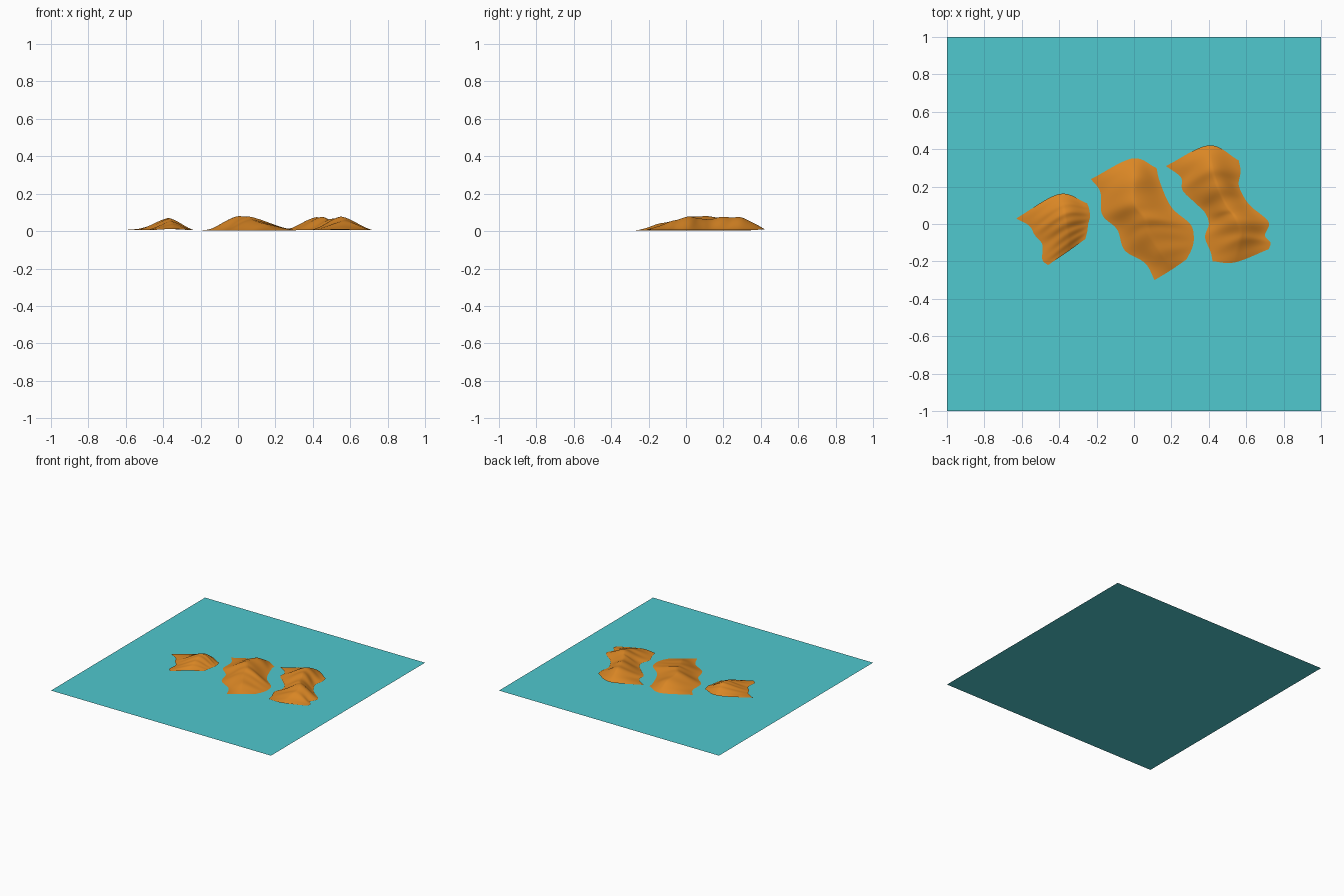
import bpy, bmesh, math
from mathutils import Vector

if "Cube" in bpy.data.objects:
    bpy.data.objects.remove(bpy.data.objects["Cube"])


def material(name, rgb):
    m = bpy.data.materials.new(name)
    m.diffuse_color = (*rgb, 1)
    m.use_nodes = True
    m.node_tree.nodes["Principled BSDF"].inputs["Base Color"].default_value = m.diffuse_color
    return m


WATER = material("teal water", (0.08, 0.58, 0.62))
SAND = material("orange sand", (0.70, 0.24, 0.018))


def spline(pts, t):
    """Catmull-Rom through pts, t from 0 to 1."""
    n = len(pts) - 1
    i = min(int(t * n), n - 1)
    f = t * n - i
    p1, p2 = pts[i], pts[i + 1]
    p0 = pts[i - 1] if i > 0 else 2 * p1 - p2
    p3 = pts[i + 2] if i + 2 <= n else 2 * p2 - p1
    return 0.5 * (2 * p1 + (p2 - p0) * f + (2 * p0 - 5 * p1 + 4 * p2 - p3) * f ** 2
                  + (3 * p1 - p0 - 3 * p2 + p3) * f ** 3)


def island(name, left, ridge, right, ripple, base, rows=72, cols=28):
    """Loft a ridge between two shorelines; ridge points carry the height."""
    L = [Vector((*p, 0)) for p in left]
    M = [Vector(p) for p in ridge]
    R = [Vector((*p, 0)) for p in right]
    bm = bmesh.new()
    grid = []
    for r in range(rows + 1):
        t = r / rows
        a, m, b = spline(L, t), spline(M, t), spline(R, t)
        h = max(m.z, 0)
        m.z = 0
        row = []
        for c in range(cols + 1):
            s = c / cols
            p = spline([a, m, b], s)
            u = 1 - abs(2 * s - 1)
            bell = 0.5 * u + 0.5 * u * u * (3 - 2 * u)
            # gullies running down the flanks
            gully = 1 + ripple * math.sin(t * 38 + 2 * s) * (1 - u * 0.7)
            p.z = base + h * bell * gully
            row.append(bm.verts.new(p))
        grid.append(row)
    for r in range(rows):
        for c in range(cols):
            bm.faces.new((grid[r][c], grid[r + 1][c], grid[r + 1][c + 1], grid[r][c + 1]))
    me = bpy.data.meshes.new(name)
    bm.to_mesh(me)
    bm.free()
    me.materials.append(SAND)
    me.shade_smooth()
    ob = bpy.data.objects.new(name, me)
    bpy.context.collection.objects.link(ob)


# water sheet
bpy.ops.mesh.primitive_plane_add(size=2)
water = bpy.context.object
water.name = "water"
water.data.materials.append(WATER)

# small island on the left
island("left_island",
       [(-.63, .03), (-.56, -.01), (-.53, -.06), (-.49, -.11), (-.49, -.19), (-.46, -.22)],
       [(-.40, .16, .006), (-.38, .10, .045), (-.37, .04, .064), (-.36, -.03, .05),
        (-.35, -.09, .03), (-.35, -.145, .006)],
       [(-.25, .11), (-.24, .08), (-.235, .04), (-.245, 0), (-.25, -.04), (-.26, -.08)],
       0.10, 0.006)

# middle island
island("middle_island",
       [(-.23, .24), (-.18, .17), (-.17, .05), (-.09, -.03), (-.05, -.14), (.06, -.21), (.11, -.30)],
       [(-.01, .35, 0), (.0, .25, .056), (.0, .12, .075), (.06, .03, .073),
        (.08, -.05, .055), (.14, -.15, .035), (.20, -.245, 0)],
       [(.12, .30), (.14, .22), (.20, .09), (.30, .0), (.32, -.07), (.31, -.13), (.28, -.19)],
       0.08, 0.003)

# long island on the right
island("right_island",
       [(.17, .31), (.25, .25), (.26, .18), (.33, .11), (.38, .06), (.40, 0),
        (.38, -.07), (.41, -.15), (.42, -.20)],
       [(.40, .42, .005), (.41, .33, .055), (.43, .25, .071), (.46, .17, .066), (.50, .09, .058),
        (.54, .04, .071), (.57, -.04, .060), (.56, -.11, .035), (.54, -.205, .003)],
       [(.56, .34), (.57, .28), (.56, .21), (.59, .14), (.63, .09), (.72, .01),
        (.70, -.06), (.73, -.10), (.72, -.135)],
       0.16, 0.005)
